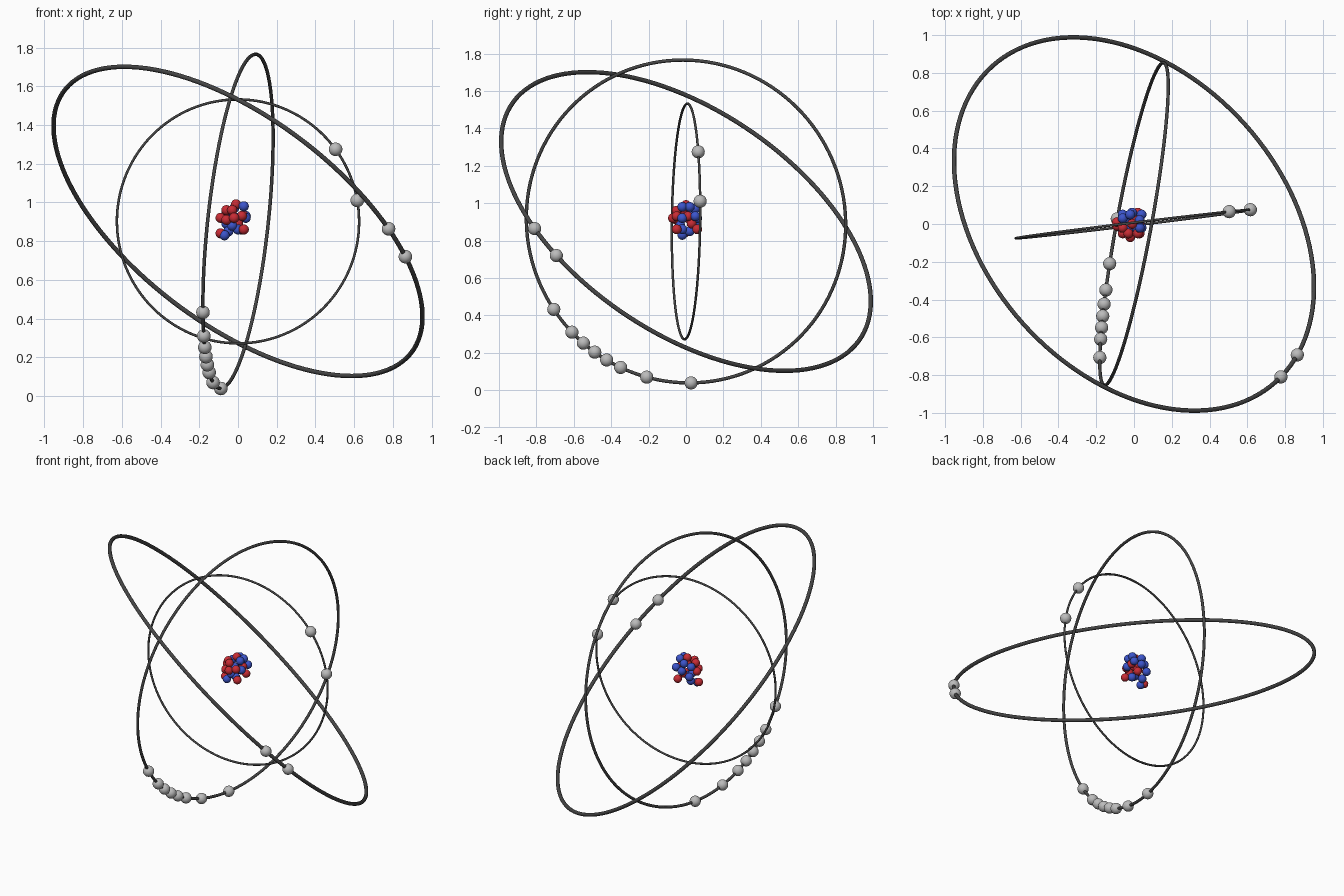
import bpy
from mathutils import Vector

cube = bpy.data.objects.get("Cube")
if cube:
    bpy.data.objects.remove(cube, do_unlink=True)

CENTRE = Vector((0, 0, 0.902))


def make_material(name, rgb):
    mat = bpy.data.materials.new(name)
    mat.use_nodes = True
    colour = (*rgb, 1)
    mat.diffuse_color = colour
    shader = next(n for n in mat.node_tree.nodes if n.type == 'BSDF_PRINCIPLED')
    shader.inputs["Base Color"].default_value = colour
    shader.inputs["Roughness"].default_value = 0.5
    return mat


dark_grey = make_material("dark grey", (0.06, 0.06, 0.06))
light_grey = make_material("light grey", (0.5, 0.5, 0.5))
red = make_material("red", (0.58, 0.025, 0.035))
blue = make_material("blue", (0.045, 0.09, 0.6))


def finish(name, mat):
    obj = bpy.context.object
    obj.name = name
    obj.data.materials.append(mat)
    bpy.ops.object.shade_smooth()
    return obj


def ball(name, location, radius, mat):
    bpy.ops.mesh.primitive_uv_sphere_add(
        segments=24, ring_count=16, radius=radius, location=location)
    return finish(name, mat)


def orbit(name, radius, normal):
    bpy.ops.mesh.primitive_torus_add(
        major_radius=radius, minor_radius=radius * 0.0105,
        major_segments=128, minor_segments=12, location=CENTRE,
        rotation=normal.to_track_quat('Z', 'Y').to_euler())
    return finish(name, dark_grey)


def on_orbit(radius, normal, pair):
    """Place a point on the ring from its two coordinates off the main axis."""
    axis = max(range(3), key=lambda i: abs(normal[i]))
    others = [i for i in range(3) if i != axis]
    point = Vector((0, 0, 0))
    for i, value in zip(others, pair):
        point[i] = value - CENTRE[i]
    point[axis] = -point.dot(normal) / normal[axis]
    return CENTRE + point.normalized() * radius


# Orbits: ring radius, ring normal, electron positions along the ring
orbits = {
    "inner": (0.63, (-0.12, 0.993, -0.012), [(0.505, 1.275), (0.615, 1.01)]),
    "middle": (0.868, (0.978, -0.18, -0.106), [
        (-0.71, 0.43), (-0.61, 0.31), (-0.55, 0.25), (-0.49, 0.2),
        (-0.425, 0.16), (-0.35, 0.12), (-0.21, 0.07), (0.027, 0.04)]),
    "outer": (1.123, (0.529, 0.475, 0.703), [(0.778, -0.81), (0.863, -0.692)]),
}
for name, (radius, direction, electrons) in orbits.items():
    normal = Vector(direction).normalized()
    orbit(name + "_orbit", radius, normal)
    for pair in electrons:
        ball(name + "_electron", on_orbit(radius, normal, pair), 0.035, light_grey)

# Nucleus: packed balls, offsets in hundredths from its middle
nucleus = Vector((0, 0, 0.92))
protons = [(-1, 0, 7), (-6, -2, 4), (-3, -5, 4), (2, -5, 1),
           (-2, -7, 0), (-6, -5, -1), (3, -5, -6), (-9, 1, 0),
           (-9, -1, -8), (2, 6, -6), (3, 1, 1), (0, 3, -3)]
neutrons = [(3, 2, 6), (3, -2, 6), (-2, 5, 5), (-6, 3, 3),
            (4, 5, 1), (4, -2, 0), (-1, 6, 0), (-7, -2, -9),
            (-5, 2, -7), (-6, 5, -3), (0, -2, -6), (-3, -3, -4)]
for name, mat, offsets in (("proton", red, protons), ("neutron", blue, neutrons)):
    for offset in offsets:
        ball(name, nucleus + Vector(offset) / 100, 0.026, mat)
